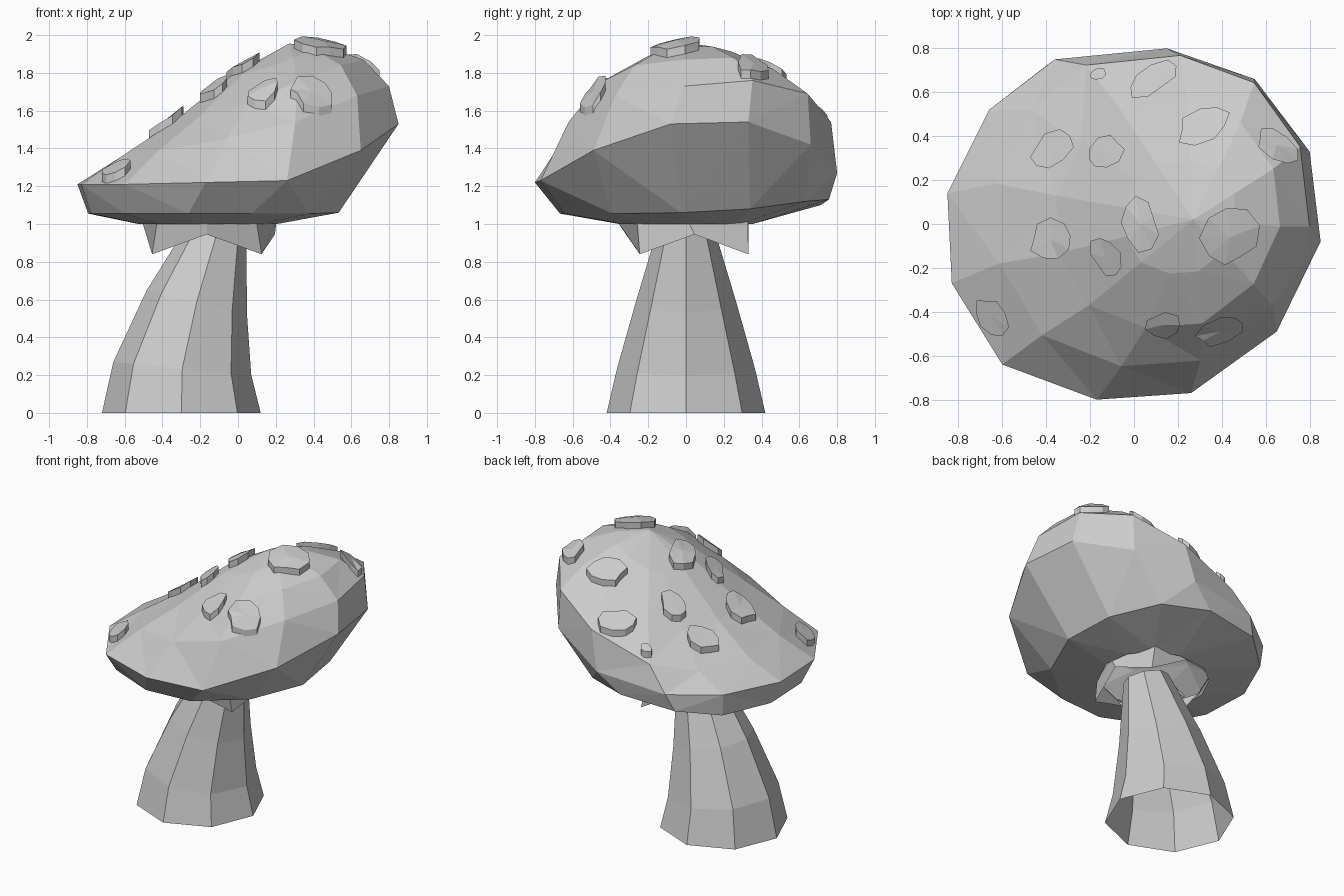
import bpy, bmesh, random
from math import cos, sin, pi, radians
from mathutils import Vector
from mathutils.bvhtree import BVHTree

if "Cube" in bpy.data.objects:
    bpy.data.objects.remove(bpy.data.objects["Cube"])

random.seed(4)


def make_object(name, bm):
    bmesh.ops.recalc_face_normals(bm, faces=bm.faces[:])
    mesh = bpy.data.meshes.new(name)
    bm.to_mesh(mesh)
    ob = bpy.data.objects.new(name, mesh)
    bpy.context.collection.objects.link(ob)
    return ob


def loft(rings, cap_start=None, cap_end=None):
    """Join closed rings of points; a cap is a point to fan to."""
    bm = bmesh.new()
    vs = [[bm.verts.new(p) for p in r] for r in rings]
    n = len(rings[0])
    for a, b in zip(vs, vs[1:]):
        for i in range(n):
            j = (i + 1) % n
            bm.faces.new((a[i], a[j], b[j], b[i]))
    for ring, tip in ((vs[0], cap_start), (vs[-1], cap_end)):
        if tip is not None:
            t = bm.verts.new(tip)
            for i in range(n):
                bm.faces.new((ring[i], ring[(i + 1) % n], t))
    return bm


# Stem: bent eight-sided tube, open at the foot (centre x, z, radius, tilt)
stem_rings = []
for cx, cz, r, tilt in [(-0.30, 0, 0.42, 0), (-0.295, 0.235, 0.365, 0.035),
                        (-0.218, 0.59, 0.265, 0.06), (-0.10, 0.99, 0.145, 0.04)]:
    stem_rings.append([(cx + r * cos(k * pi / 4), r * sin(k * pi / 4),
                        cz - tilt * cos(k * pi / 4)) for k in range(8)])
make_object("stem", loft(stem_rings))

# Skirt: ragged collar with three drooping corners, hidden at the back left
top, hem = [], []
for k in range(8):
    c, s = cos(k * pi / 4), sin(k * pi / 4)
    r, z = (0.41, 0.84) if k % 2 else (0.36, 0.945)
    if k in (2, 3, 4):
        r, z = 0.34, 1.005
    hem.append((-0.165 + r * c, min(0.33, 0.045 + r * s), z))
    top.append((-0.165 + 0.37 * c, min(0.33, 0.01 + 0.38 * s + 0.05 * (k == 1)), 1.02))
make_object("skirt", loft([hem, top]))

# Cap: lopsided dome open around the stem, each ring a shifted and scaled copy of the rim
rim = [(.85, -.08, 1.53), (.80, .33, 1.54), (.55, .66, 1.42), (.15, .80, 1.27),
       (-.36, .75, 1.22), (-.66, .52, 1.21), (-.85, .14, 1.21), (-.83, -.27, 1.21),
       (-.60, -.64, 1.21), (-.17, -.80, 1.22), (.26, -.77, 1.23), (.65, -.49, 1.39)]
z_shoulder = [1.73, 1.76, 1.69, 1.54, 1.39, 1.33, 1.34, 1.36, 1.39, 1.45, 1.54, 1.68]
z_crown = [1.87, 1.88, 1.82, 1.71, 1.58, 1.51, 1.51, 1.54, 1.57, 1.64, 1.75, 1.84]
z_low = [1.06, 1.08, 1.12, 1.13, 1.10] + [1.055] * 7
apex = Vector((0.27, 0.02, 1.955))


def rim_copy(sx, sy, dx, dy, heights):
    return [(x * sx + dx, y * sy + dy, h) for (x, y, _), h in zip(rim, heights)]


crown = rim_copy(0.60, 0.64, 0.155, 0.04, z_crown)
upper = [(Vector(p) + apex) / 2 + Vector((0, 0, 0.02 + 0.04 * (apex.z - p[2])))
         for p in crown]
cap_bm = loft([rim_copy(0.43, 0.44, -0.16, 0.0, [1.0] * 12),
               rim_copy(0.78, 0.89, -0.13, 0.045, z_low), rim,
               rim_copy(0.84, 0.885, 0.085, 0.06, z_shoulder), crown, upper],
              None, apex)
bmesh.ops.triangulate(cap_bm, faces=cap_bm.faces[:])
make_object("cap", cap_bm)
tree = BVHTree.FromBMesh(cap_bm)

# Spots: irregular patches draped on the cap, raised straight up (x, y, half sizes, turn)
spots = [(-.38, .34, .11, .075, 35), (-.13, .33, .09, .07, 40), (.31, .45, .13, .075, 25),
         (.65, .36, .115, .06, -35), (-.38, -.07, .10, .095, 10), (-.13, -.15, .10, .065, -60),
         (.03, .00, .125, .085, 100), (.44, -.06, .14, .13, 60), (.13, -.46, .085, .06, 0),
         (.39, -.49, .12, .055, 20), (-.65, -.42, .10, .065, -60), (.09, .66, .125, .065, 30),
         (-.16, .685, .04, .025, 20)]


def drape(x, y):
    hit = tree.ray_cast(Vector((x, y, 3)), Vector((0, 0, -1)))[0]
    return hit or tree.find_nearest(Vector((x, y, 1.6)))[0]


up, down = Vector((0, 0, 0.045)), Vector((0, 0, -0.02))
for n, (x, y, rx, ry, turn) in enumerate(spots, 1):
    t = radians(turn)
    mid = drape(x, y)
    notch = random.randrange(9)
    edge = []
    for k in range(9):
        a = 2 * pi * k / 9
        f = 0.75 if k == notch else random.uniform(0.92, 1.1)
        u, v = rx * f * cos(a), ry * f * sin(a)
        edge.append(drape(x + u * cos(t) - v * sin(t), y + u * sin(t) + v * cos(t)))
    make_object(f"spot_{n}", loft([[p + down for p in edge], [p + up for p in edge]],
                                  mid + down, mid + up))
